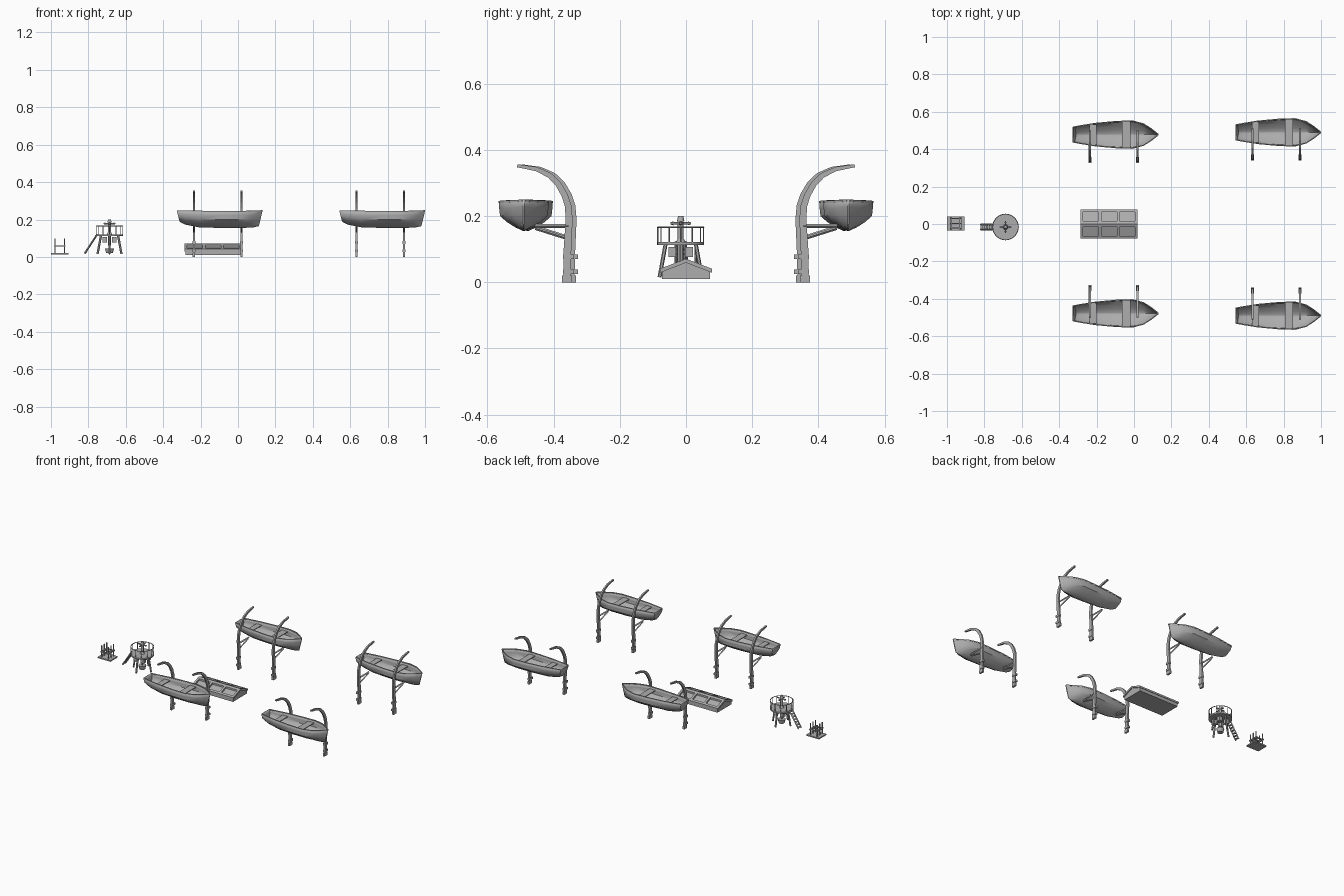
import bpy, bmesh, math
from mathutils import Vector

cube = bpy.data.objects.get("Cube")
if cube:
    bpy.data.objects.remove(cube)

grey = bpy.data.materials.new("weathered_grey")
grey.use_nodes = True
grey.diffuse_color = (0.42, 0.42, 0.42, 1)
grey.node_tree.nodes["Principled BSDF"].inputs["Base Color"].default_value = grey.diffuse_color


def finish(name, bm, smooth=False):
    bmesh.ops.recalc_face_normals(bm, faces=bm.faces)
    mesh = bpy.data.meshes.new(name)
    bm.to_mesh(mesh)
    bm.free()
    mesh.materials.append(grey)
    ob = bpy.data.objects.new(name, mesh)
    bpy.context.collection.objects.link(ob)
    if smooth:
        bpy.ops.object.select_all(action="DESELECT")
        ob.select_set(True)
        bpy.context.view_layer.objects.active = ob
        bpy.ops.object.shade_smooth_by_angle(angle=math.radians(40))
    return ob


def add_box(bm, centre, size):
    made = bmesh.ops.create_cube(bm, size=1)["verts"]
    for v in made:
        v.co = Vector([c + a * b for c, a, b in zip(centre, v.co, size)])


def add_rod(bm, p, q, r1, r2=None, sides=8):
    p, q = Vector(p), Vector(q)
    made = bmesh.ops.create_cone(bm, cap_ends=True, segments=sides, radius1=r1,
                                 radius2=r1 if r2 is None else r2, depth=(q - p).length)["verts"]
    turn = (q - p).to_track_quat("Z", "Y")
    for v in made:
        v.co = turn @ v.co + (p + q) / 2


def bridge(bm, rings, closed):
    for a, b in zip(rings, rings[1:]):
        n = len(a)
        for i in range(n if closed else n - 1):
            j = (i + 1) % n
            bm.faces.new((a[i], a[j], b[j], b[i]))


def loft(bm, rings):
    bridge(bm, rings, True)
    bm.faces.new(rings[0])
    bm.faces.new(rings[-1])


# station: x, half breadth, keel height, sheer height, rake
STATIONS = [(-.228, .04, .19, .248, .015), (-.19, .047, .175, .247, .005), (-.11, .06, .16, .246, 0),
            (0, .07, .157, .245, 0), (.09, .073, .157, .245, 0), (.15, .057, .158, .246, 0),
            (.19, .032, .16, .247, -.008), (.228, .002, .166, .249, -.02)]
SECTION = [(1, 0), (.99, .25), (.96, .5), (.68, .7), (.36, .87), (.03, 1)]


def half_breadth(x):
    for a, b in zip(STATIONS, STATIONS[1:]):
        if a[0] <= x <= b[0]:
            return a[1] + (b[1] - a[1]) * (x - a[0]) / (b[0] - a[0])


def boat(tag, cx, cy):
    # Lofted hull shell with transom and stem
    bm = bmesh.new()
    rings = []
    for x, b, keel, sheer, rake in STATIONS:
        pts = SECTION + [(-w, d) for w, d in reversed(SECTION)]
        rings.append([bm.verts.new((cx + x + rake * d, cy + b * w, sheer + (keel - sheer) * d))
                      for w, d in pts])
    bridge(bm, rings, False)
    bm.faces.new(rings[0])
    bm.faces.new(rings[-1])
    hull = finish("boat_hull_" + tag, bm, True)
    shell = hull.modifiers.new("shell", "SOLIDIFY")
    shell.thickness = .004
    shell.offset = 0

    # Gunwale strips
    bm = bmesh.new()
    for s in (-1, 1):
        loft(bm, [[bm.verts.new((cx + x, cy + s * b + dy, sheer + dz))
                   for dy, dz in ((-.003, -.005), (.003, -.005), (.003, .001), (-.003, .001))]
                  for x, b, keel, sheer, rake in STATIONS])
    finish("gunwale_" + tag, bm)

    # Thwarts
    bm = bmesh.new()
    for x0, x1 in ((-.14, -.102), (.035, .078)):
        w = min(half_breadth(x0), half_breadth(x1)) * 1.97
        add_box(bm, (cx + (x0 + x1) / 2, cy, .226), (x1 - x0, w, .005))
    finish("thwarts_" + tag, bm)


# davit path: y, z, width
ARM = [(-.36, 0, .022), (-.358, .1, .023), (-.353, .19, .021), (-.356, .23, .02), (-.366, .262, .019),
       (-.386, .297, .018), (-.412, .323, .016), (-.452, .342, .013), (-.51, .352, .009)]


def davit(tag, x, s, shift):
    place = lambda dx, y, z: (x + dx, s * (y + shift), z)
    # Curved tapering arm
    bm = bmesh.new()
    rings = []
    for i, (y, z, w) in enumerate(ARM):
        a, b = ARM[max(i - 1, 0)], ARM[min(i + 1, len(ARM) - 1)]
        t = Vector((b[0] - a[0], b[1] - a[1])).normalized() if i else Vector((0, 1))
        ny, nz = -t.y * w / 2, t.x * w / 2
        rings.append([bm.verts.new(place(dx, y + k * ny, z + k * nz))
                      for dx, k in ((-.005, -1), (.005, -1), (.005, 1), (-.005, 1))])
    loft(bm, rings)
    finish("davit_arm_" + tag, bm)

    # Bracket under the boat
    bm = bmesh.new()
    add_rod(bm, place(0, -.458, .17), place(0, -.355, .17), .006, sides=4)
    add_rod(bm, place(0, -.455, .163), place(0, -.36, .133), .005, sides=4)
    finish("davit_bracket_" + tag, bm)

    # Foot, collars and mounting lugs
    bm = bmesh.new()
    add_box(bm, place(0, -.36, .01), (.012, .03, .02))
    for z in (.032, .077):
        add_box(bm, place(0, -.355, z), (.015, .032, .014))
    finish("davit_mounts_" + tag, bm)


for cx, cy, shift, end in ((-.098, .478, .012, "right"), (.771, .49, 0, "left")):
    for s, side in ((-1, "front"), (1, "back")):
        tag = side + "_" + end
        boat(tag, cx, s * cy)
        for i, dx in enumerate((-.138, .117)):
            davit(tag + "_" + str(i + 1), cx + dx, s, shift)

# Skylight: gabled body, roof frame and recessed panes
SX, SL = -.133, .306
bm = bmesh.new()
gable = [(-.072, .01), (.072, .01), (.072, .032), (0, .06), (-.072, .032)]
loft(bm, [[bm.verts.new((SX + e * (SL / 2 - .006), y, z)) for y, z in gable] for e in (-1, 1)])
finish("skylight_body", bm)

bm = bmesh.new()
for s in (-1, 1):
    slope = lambda x, f, up: (SX + x, s * f * .078, .07 - f * .03 + up)

    def bar(x0, x1, f0, f1):
        loft(bm, [[bm.verts.new(slope(x, f, up)) for x, f in ((x0, f0), (x1, f0), (x1, f1), (x0, f1))]
                  for up in (-.011, .001)])
    bar(-SL / 2, SL / 2, 0, .2)
    bar(-SL / 2, SL / 2, .82, 1)
    for i in range(4):
        x = (i - 1.5) * (SL - .014) / 3
        bar(x - .007, x + .007, .2, .82)
finish("skylight_frame", bm)

# Round lookout platform
TX, TY, R = -.687, -.016, .071


def polar(r, a, z):
    return (TX + r * math.cos(a), TY + r * math.sin(a), z)


bm = bmesh.new()
add_rod(bm, (TX, TY, .112), (TX, TY, .121), R, sides=32)
finish("platform_deck", bm, True)

bm = bmesh.new()
N = 24
for i in range(N):
    a, b = math.tau * i / N, math.tau * (i + 1) / N
    add_rod(bm, polar(R - .002, a, .166), polar(R - .002, b, .166), .0025, sides=6)
    if i % 2 == 0:
        add_rod(bm, polar(R - .002, a, .118), polar(R - .002, a, .166), .002, sides=6)
finish("platform_railing", bm)

# Splayed legs
bm = bmesh.new()
for i in range(4):
    a = math.tau * i / 4
    add_rod(bm, polar(.064, a, .015), polar(.046, a, .113), .006, sides=6)
finish("platform_legs", bm)

# Column, wheel handles and hanging gear
bm = bmesh.new()
add_rod(bm, (TX, TY, .06), (TX, TY, .185), .009, sides=12)
add_rod(bm, (TX, TY, .185), (TX, TY, .2), .011, .008, sides=12)
add_rod(bm, (TX, TY, .118), (TX, TY, .13), .016, .01, sides=12)
for i in range(4):
    a = math.tau * i / 4
    add_rod(bm, (TX, TY, .178), polar(.026, a, .178), .004, sides=6)
    add_rod(bm, polar(.022, a, .178), polar(.031, a, .178), .006, .003, sides=6)
finish("column_and_handles", bm, True)

bm = bmesh.new()
for i in range(4):
    x, y, z = polar(.036, math.tau * (i + .5) / 4, .092)
    add_box(bm, (x, y, z), (.024, .024, .03))
add_rod(bm, (TX, TY, .02), (TX, TY, .045), .018, .024, sides=12)
add_rod(bm, (TX, TY, .045), (TX, TY, .065), .005, sides=8)
finish("hanging_gear", bm)

# Ladder to the platform
bm = bmesh.new()
top, foot = Vector((-.752, TY, .122)), Vector((-.82, TY, .018))
for s in (-1, 1):
    off = Vector((0, s * .014, 0))
    add_rod(bm, top + off, foot + off, .005, sides=4)
for i in range(7):
    p = foot.lerp(top, (i + .5) / 7)
    add_box(bm, p, (.013, .028, .003))
finish("ladder", bm)

# Small pin rack on a base plate
PX, PY = -.953, .003
bm = bmesh.new()
add_box(bm, (PX, PY, .018), (.093, .076, .008))
finish("rack_base", bm)
bm = bmesh.new()
for sx in (-1, 1):
    x = PX + sx * .025
    add_box(bm, (x, PY, .058), (.009, .07, .007))
    for y in (-.026, 0, .026):
        add_rod(bm, (x, PY + y, .02), (x, PY + y, .099), .0035, sides=6)
for y in (-.026, 0, .026):
    add_box(bm, (PX, PY + y, .058), (.058, .007, .007))
finish("rack_posts", bm)
